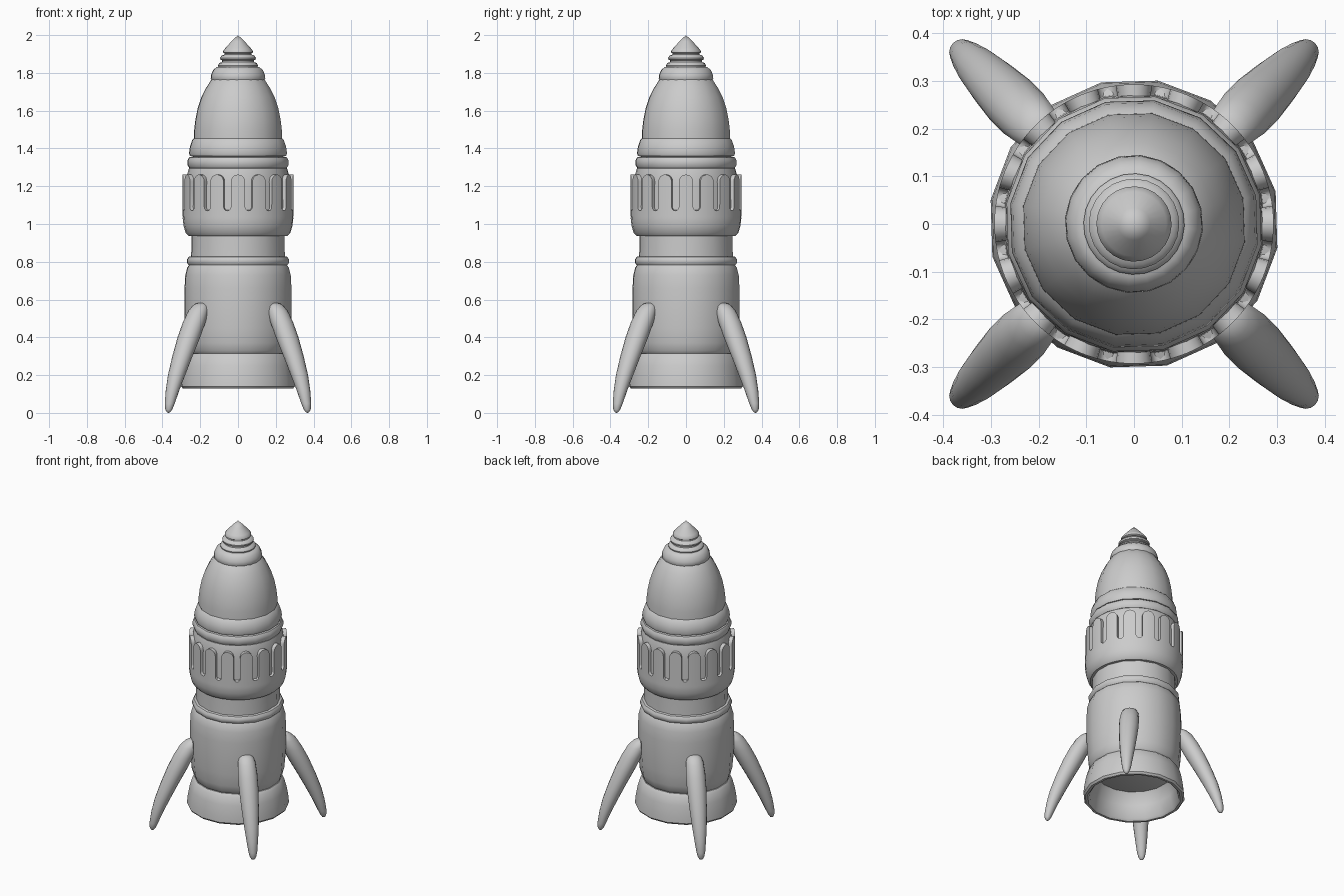
import bpy, bmesh
from math import sin, cos, pi, radians, sqrt


def finish(name, bm, angle=40):
    bmesh.ops.remove_doubles(bm, verts=bm.verts, dist=0.0002)
    bmesh.ops.recalc_face_normals(bm, faces=bm.faces)
    me = bpy.data.meshes.new(name)
    bm.to_mesh(me)
    bm.free()
    ob = bpy.data.objects.new(name, me)
    bpy.context.collection.objects.link(ob)
    bpy.ops.object.select_all(action='DESELECT')
    ob.select_set(True)
    bpy.context.view_layer.objects.active = ob
    bpy.ops.object.shade_smooth_by_angle(angle=radians(angle))
    return ob


def loft(bm, rings, closed=True):
    rows = [[bm.verts.new(p) for p in ring] for ring in rings]
    n = len(rows[0])
    for a, b in zip(rows, rows[1:]):
        for i in range(n if closed else n - 1):
            j = (i + 1) % n
            bm.faces.new((a[i], a[j], b[j], b[i]))
    return rows


def lathe(name, profile, n=16, offset=13, angle=40):
    bm = bmesh.new()
    o = radians(offset)
    loft(bm, [[(max(r, 1e-5) * cos(o + 2 * pi * i / n),
                max(r, 1e-5) * sin(o + 2 * pi * i / n), z)
               for i in range(n)] for r, z in profile])
    return finish(name, bm, angle)


# flared exhaust skirt with hollow underside
lathe("exhaust_skirt", [
    (0, .33), (.20, .325), (.235, .29), (.25, .22), (.268, .14), (.28, .128),
    (.295, .128), (.305, .14), (.302, .18), (.29, .25), (.275, .30), (.262, .315), (0, .318)])

# lower hull and collar
lathe("lower_hull", [
    (0, .30), (.235, .30), (.252, .31), (.266, .33), (.277, .37), (.284, .45),
    (.288, .55), (.287, .66), (.283, .73), (.272, .77), (.262, .785), (0, .785)])
lathe("collar_ring", [
    (.24, .78), (.265, .782), (.274, .795), (.274, .812), (.265, .826), (.24, .832)])
lathe("neck", [(.252, .80), (.25, .90), (.25, .96)])

# wide band below the nose
lathe("middle_band", [
    (.24, .935), (.262, .937), (.278, .955), (.288, .99), (.293, 1.03), (.290, 1.07),
    (.275, 1.075), (.273, 1.2), (.27, 1.26), (.26, 1.295), (.23, 1.30)], n=32)

# fingers rising from the band, wrapped as one scalloped strip
w, gap, top, low = .075, .0388, 1.262, 1.07
rt, rg = w / 2, gap / 2
contour = [(rt * cos(pi - pi * k / 8), top - rt + rt * sin(pi * k / 8)) for k in range(9)]
contour += [(rt + rg + rg * cos(pi + pi * k / 6), low + rg + rg * sin(pi + pi * k / 6))
            for k in range(7)]
strip = [(radians(22.5 * i) + u / .29, z) for i in range(16) for u, z in contour]
bm = bmesh.new()
loft(bm, [[(r * cos(t), r * sin(t), 1.04 if base else z) for t, z in strip]
          for r, base in ((.293, True), (.293, False), (.262, False))])
finish("band_fingers", bm, 35)

# rings stacked under the nose
lathe("lower_nose_ring", [
    (.23, 1.29), (.262, 1.297), (.271, 1.312), (.271, 1.338), (.262, 1.353), (.23, 1.358)])
lathe("upper_nose_ring", [
    (.23, 1.355), (.258, 1.36), (.263, 1.375), (.258, 1.41), (.245, 1.445), (.228, 1.46)])

# nose shell
lathe("nose_shell", [
    (.236, 1.44), (.235, 1.50), (.229, 1.55), (.217, 1.61), (.197, 1.67),
    (.172, 1.72), (.142, 1.765), (.11, 1.79)])
lathe("nose_cap_ring", [
    (.12, 1.755), (.138, 1.757), (.145, 1.77), (.143, 1.79), (.132, 1.815), (.112, 1.832), (0, 1.835)],
    n=20)

# stepped pointed tip
lathe("nose_tip", [
    (.09, 1.82), (.103, 1.828), (.106, 1.84), (.099, 1.852), (.084, 1.858),
    (.084, 1.866), (.093, 1.87), (.095, 1.88), (.087, 1.892), (.072, 1.897),
    (.071, 1.903), (.079, 1.908), (.079, 1.916), (.068, 1.93), (.034, 1.968), (0, 2.0)],
    n=24)

# four swept fins: height, distance from axis, radial and sideways half widths
sections = [
    (.582, .275, .002, .002), (.58, .276, .025, .025), (.567, .281, .043, .042),
    (.54, .296, .056, .053), (.48, .328, .061, .059), (.40, .368, .061, .059),
    (.30, .416, .054, .053), (.20, .460, .046, .045), (.12, .490, .036, .036),
    (.05, .511, .026, .027), (.018, .518, .018, .019), (.004, .520, .009, .010),
    (0, .520, .001, .001)]
for k, name in enumerate(("back_right_fin", "back_left_fin", "front_left_fin", "front_right_fin")):
    c, s = cos(pi / 4 + k * pi / 2), sin(pi / 4 + k * pi / 2)
    bm = bmesh.new()
    rings = []
    for z, r, a, b in sections:
        pts = [(r + a * cos(2 * pi * i / 16), b * sin(2 * pi * i / 16)) for i in range(16)]
        rings.append([(c * u - s * v, s * u + c * v, z) for u, v in pts])
    rows = loft(bm, rings)
    bm.faces.new(rows[0])
    bm.faces.new(rows[-1])
    finish(name, bm, 60)
